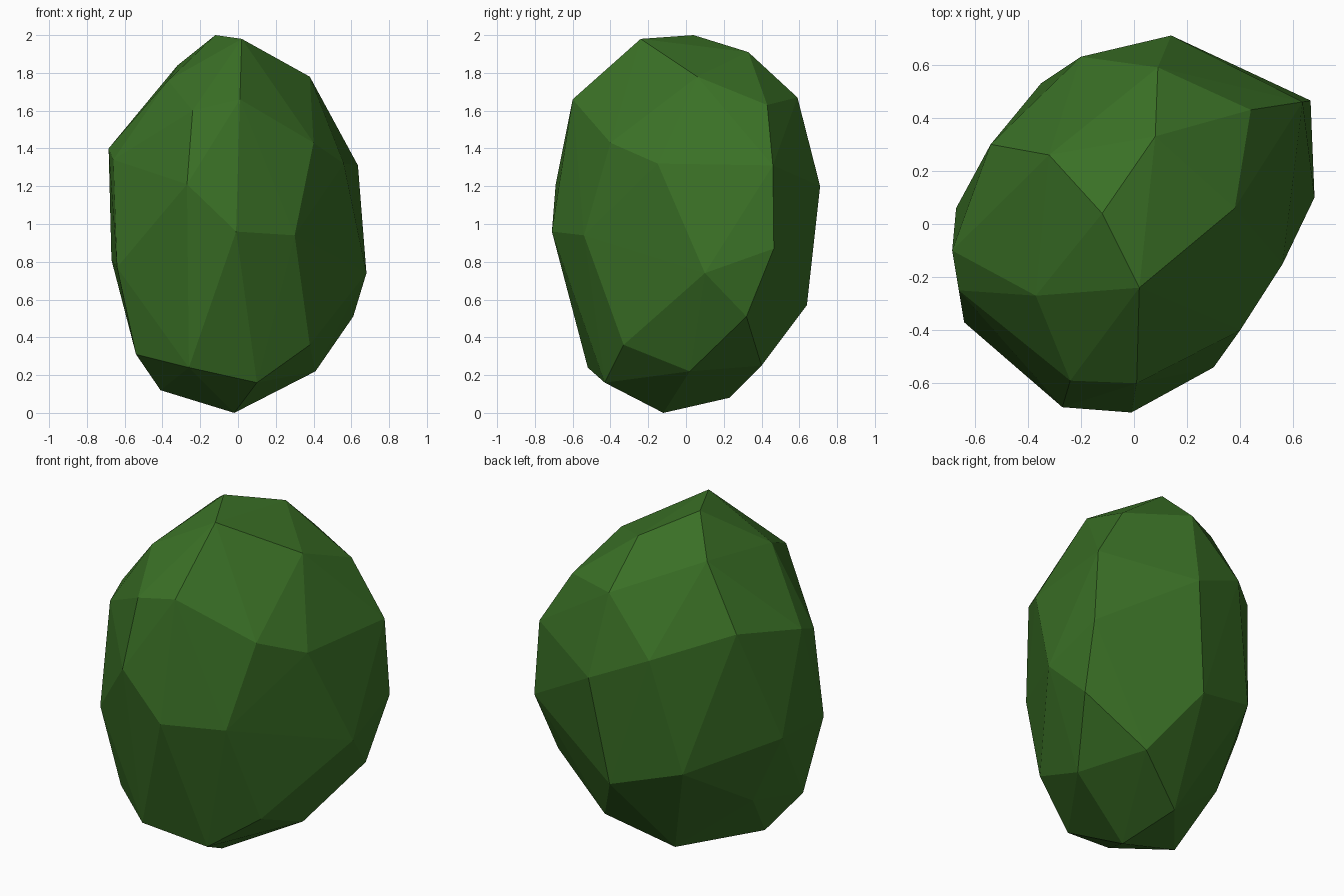
import bpy
import bmesh

if "Cube" in bpy.data.objects:
    bpy.data.objects.remove(bpy.data.objects["Cube"])

# Faceted boulder-like bush: tiers of corner points wrapped in a convex shell
crown = [(-.12, .04, 2.0), (.02, -.24, 1.98), (.08, .33, 1.91),
         (-.32, .26, 1.84), (.38, .06, 1.78), (-.37, -.27, 1.76)]
shoulder = [(.01, -.60, 1.66), (-.24, -.59, 1.60), (.44, .43, 1.63),
            (.09, .59, 1.67), (-.54, .30, 1.48), (.40, -.40, 1.43),
            (-.685, -.10, 1.40)]
waist_top = [(.635, .46, 1.31), (.56, -.15, 1.32), (-.27, -.69, 1.21),
             (-.66, -.25, 1.34), (-.20, .63, 1.36), (.14, .71, 1.20)]
waist_low = [(.665, .465, .87), (.68, .10, .74), (.30, -.54, .94),
             (-.01, -.71, .96), (-.64, -.37, .77), (-.67, .06, .81),
             (-.35, .53, .69), (.05, .64, .57)]
skirt = [(-.54, -.32, .31), (-.50, .09, .41), (.61, .32, .51),
         (.38, -.33, .36)]
base = [(-.41, -.15, .12), (-.09, .23, .08), (.25, .40, .25), (.41, .02, .22),
        (.10, -.43, .16), (-.26, -.52, .24), (-.02, -.12, 0)]

bm = bmesh.new()
for tier in (crown, shoulder, waist_top, waist_low, skirt, base):
    for point in tier:
        bm.verts.new(point)
hull = bmesh.ops.convex_hull(bm, input=bm.verts)
unused = {e for key in ("geom_interior", "geom_unused") for e in hull[key]
          if isinstance(e, bmesh.types.BMVert)}
bmesh.ops.delete(bm, geom=list(unused), context='VERTS')
bmesh.ops.recalc_face_normals(bm, faces=bm.faces)

mesh = bpy.data.meshes.new("bush")
bm.to_mesh(mesh)
bm.free()

# Single leaf colour, flat shaded
leaf = bpy.data.materials.new("leaf_green")
leaf.diffuse_color = (.042, .162, .019, 1)
leaf.use_nodes = True
leaf.node_tree.nodes["Principled BSDF"].inputs["Base Color"].default_value = leaf.diffuse_color
mesh.materials.append(leaf)
bush = bpy.data.objects.new("bush", mesh)
bpy.context.collection.objects.link(bush)
